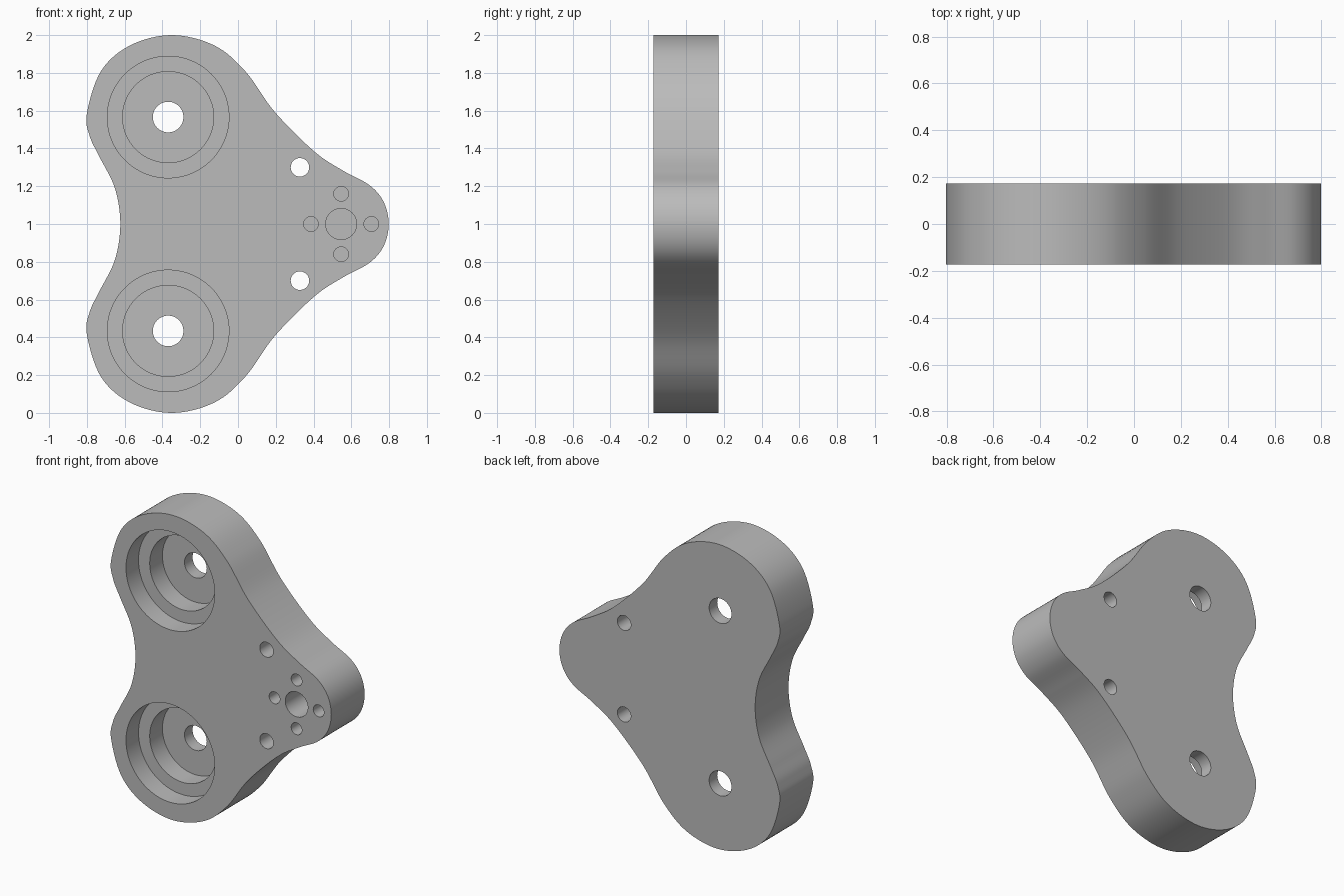
import bpy, bmesh, math
from mathutils import Vector, Matrix

old = bpy.data.objects.get("Cube")
if old:
    bpy.data.objects.remove(old, do_unlink=True)

HALF = 0.173   # half thickness of the plate
MID = 1.0      # height of the mirror line

grey = bpy.data.materials.new("plain grey")
grey.use_nodes = True
grey.diffuse_color = (0.5, 0.5, 0.5, 1)
grey.node_tree.nodes["Principled BSDF"].inputs["Base Color"].default_value = (0.5, 0.5, 0.5, 1)


def make_object(name, bm):
    bmesh.ops.recalc_face_normals(bm, faces=bm.faces)
    mesh = bpy.data.meshes.new(name)
    bm.to_mesh(mesh)
    bm.free()
    mesh.materials.append(grey)
    obj = bpy.data.objects.new(name, mesh)
    bpy.context.collection.objects.link(obj)
    return obj


def smooth_loop(points, steps=8):
    """Closed smooth curve through the points."""
    n, out = len(points), []
    for i in range(n):
        a, b, c, d = (Vector(points[(i + k) % n]) for k in (-1, 0, 1, 2))
        for s in range(steps):
            t = s / steps
            out.append(b + 0.5 * t * (c - a + t * (2 * a - 5 * b + 4 * c - d
                                                   + t * (3 * (b - c) + d - a))))
    return out


# Upper half of the outline as (x, height above the mirror line), waist to nose
upper = [(-0.623, 0), (-0.652, 0.19), (-0.734, 0.357), (-0.785, 0.465), (-0.8, 0.585),
         (-0.725, 0.81), (-0.57, 0.946), (-0.35, 1.0), (-0.125, 0.945), (0.04, 0.807),
         (0.193, 0.595), (0.405, 0.383), (0.56, 0.28), (0.697, 0.205), (0.772, 0.115),
         (0.798, 0)]
outline = upper + [(x, -h) for x, h in upper[-2:0:-1]]

# Plate body
bm = bmesh.new()
face = bm.faces.new([bm.verts.new((p.x, -HALF, MID + p.y)) for p in smooth_loop(outline)])
side = bmesh.ops.extrude_face_region(bm, geom=[face])["geom"]
bmesh.ops.translate(bm, vec=(0, 2 * HALF, 0),
                    verts=[v for v in side if isinstance(v, bmesh.types.BMVert)])
plate = make_object("bracket_plate", bm)


def drill(x, h, radius, depth, sides=48):
    """Cut a round hole into the front face of the plate."""
    bm = bmesh.new()
    length = depth + 0.1
    place = (Matrix.Translation((x, -HALF + depth - length / 2, MID + h))
             @ Matrix.Rotation(math.pi / 2, 4, "X"))
    bmesh.ops.create_cone(bm, cap_ends=True, segments=sides, radius1=radius,
                          radius2=radius, depth=length, matrix=place)
    cutter = make_object("hole_cutter", bm)
    cutter.hide_render = True
    mod = plate.modifiers.new("hole", "BOOLEAN")
    mod.operation = "DIFFERENCE"
    mod.solver = "EXACT"
    mod.object = cutter
    bpy.ops.object.modifier_apply(modifier=mod.name)
    bpy.data.objects.remove(cutter, do_unlink=True)


bpy.context.view_layer.objects.active = plate
plate.select_set(True)
THROUGH = 2 * HALF + 0.1

for s in (1, -1):
    # Stepped bearing bore in each lobe
    drill(-0.37, s * 0.566, 0.322, 0.13, 80)
    drill(-0.37, s * 0.566, 0.241, 0.262, 64)
    drill(-0.37, s * 0.566, 0.081, THROUGH)
    # Through holes behind the nose
    drill(0.328, s * 0.3, 0.049, THROUGH, 32)

# Blind centre hole with four small holes around it
drill(0.546, 0, 0.082, 0.26)
for k in range(4):
    a = k * math.pi / 2
    drill(0.546 + 0.16 * math.cos(a), 0.16 * math.sin(a), 0.039, 0.2, 32)

bpy.ops.object.shade_smooth_by_angle(angle=math.radians(30))
